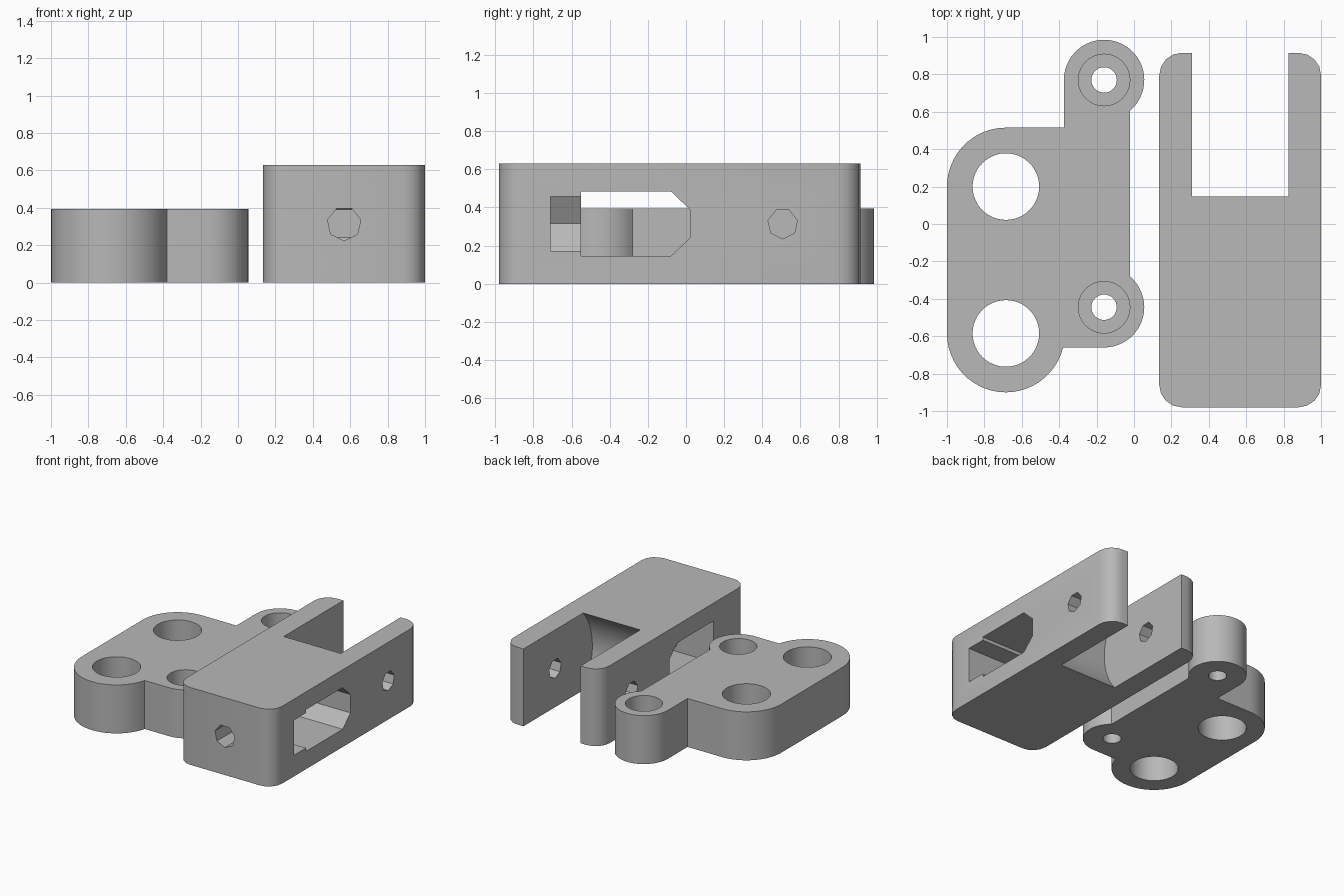
import bpy, math
from mathutils import Matrix

if "Cube" in bpy.data.objects:
    bpy.data.objects.remove(bpy.data.objects["Cube"])

grey = bpy.data.materials.new("plain grey")
grey.use_nodes = True
colour = (0.48, 0.48, 0.48, 1)
grey.diffuse_color = colour
grey.node_tree.nodes["Principled BSDF"].inputs["Base Color"].default_value = colour

# Axis frames: map profile (u, v, depth) into the model
ALONG_Z = Matrix.Identity(4)
ALONG_X = Matrix(((0, 0, 1, 0), (1, 0, 0, 0), (0, 1, 0, 0), (0, 0, 0, 1)))
ALONG_Y = Matrix(((0, 0, 1, 0), (1, 0, 0, 0), (0, 1, 0, 0), (0, 0, 0, 1))) @ ALONG_X


def arc(cx, cy, r, start, end, steps):
    angles = [math.radians(start + (end - start) * i / steps) for i in range(steps + 1)]
    return [(cx + r * math.cos(a), cy + r * math.sin(a)) for a in angles]


def circle(cx, cy, r, sides, start=0):
    return arc(cx, cy, r, start, start + 360, sides)[:-1]


def rect(u0, u1, v0, v1):
    return [(u0, v0), (u1, v0), (u1, v1), (u0, v1)]


def prism(name, profile, low, high, frame=ALONG_Z):
    """Extrude a counterclockwise profile between two depths."""
    n = len(profile)
    verts = [(u, v, d) for d in (low, high) for u, v in profile]
    faces = [list(range(n))[::-1], list(range(n, 2 * n))]
    faces += [(i, (i + 1) % n, n + (i + 1) % n, n + i) for i in range(n)]
    mesh = bpy.data.meshes.new(name)
    mesh.from_pydata(verts, [], faces)
    mesh.transform(frame)
    mesh.materials.append(grey)
    obj = bpy.data.objects.new(name, mesh)
    bpy.context.collection.objects.link(obj)
    return obj


def select(obj):
    bpy.ops.object.select_all(action='DESELECT')
    obj.select_set(True)
    bpy.context.view_layer.objects.active = obj


def cut(target, cutter):
    select(target)
    mod = target.modifiers.new("cut", 'BOOLEAN')
    mod.operation = 'DIFFERENCE'
    mod.solver = 'EXACT'
    mod.object = cutter
    bpy.ops.object.modifier_apply(modifier=mod.name)
    bpy.data.objects.remove(cutter)


# Mounting plate: two large lobes and two small ears
THICK = 0.395
LOBE_X, LOBES, LOBE_R = -0.685, (-0.585, 0.2), 0.315
EAR_X, EARS, EAR_R = -0.16, (-0.445, 0.77), 0.215
outline = arc(LOBE_X, LOBES[0], LOBE_R, 180, 346.2, 24)
outline += arc(EAR_X, EARS[0], EAR_R, -90, 49.4, 20)
outline += arc(EAR_X, EARS[1], EAR_R, -49.4, 180, 32)
outline += [(EAR_X - EAR_R, LOBES[1] + LOBE_R)]
outline += arc(LOBE_X, LOBES[1], LOBE_R, 90, 180, 16)
plate = prism("mounting_plate", outline, 0, THICK)
for y in LOBES:
    cut(plate, prism("bore", circle(LOBE_X, y, 0.178, 48), -0.1, 0.6))
for y in EARS:
    cut(plate, prism("screw_hole", circle(EAR_X, y, 0.068, 32), -0.1, 0.6))
    cut(plate, prism("counterbore", circle(EAR_X, y, 0.138, 40), 0.2, 0.6))

# Fork block with rounded upright edges
X0, X1, Y0, Y1, H = 0.135, 1.0, -0.98, 0.915, 0.63
MID_X, MID_Z, AXLE_Y, R = (X0 + X1) / 2, H / 2, 0.507, 0.12
corners = [(X1 - R, Y0 + R, -90), (X1 - R, Y1 - R, 0), (X0 + R, Y1 - R, 90), (X0 + R, Y0 + R, 180)]
body = [p for cx, cy, a in corners for p in arc(cx, cy, R, a, a + 90, 4)]
block = prism("fork_block", body, 0, H)

# Fork slot: rounded inner end centred on the axle, open at the back
SLOT = (0.31, 0.825)
slot_r = 0.479
rise = math.degrees(math.asin((MID_Z + 0.02) / slot_r))
slot = arc(AXLE_Y, MID_Z, slot_r, 180 - rise, 180 + rise, 24)
slot += [(1.2, -0.02), (1.2, H + 0.02)]
cut(block, prism("slot", slot, *SLOT, ALONG_X))

# Axle hole through both prongs
cut(block, prism("axle_hole", circle(AXLE_Y, MID_Z, 0.079, 7, -90), 0, 1.2, ALONG_X))

# Side window through the block, with chamfered inner end
window = [(-0.55, 0.145), (-0.08, 0.145), (0.02, 0.24), (0.02, 0.39), (-0.08, 0.485), (-0.55, 0.485)]
cut(block, prism("window", window, 0, 1.2, ALONG_X))

# Nut pocket entered from one side, pointed at its inner end
half = 0.143
tip = half / math.cos(math.radians(30))
pocket = [(MID_Z, MID_X - tip), (MID_Z + half, MID_X - tip / 2), (MID_Z + half, 1.2),
          (MID_Z - half, 1.2), (MID_Z - half, MID_X - tip / 2)]
cut(block, prism("nut_pocket", pocket, -0.71, -0.54, ALONG_Y))

# Screw hole from the front into the window
screw = circle(MID_Z, MID_X, 0.091, 7, 180)
cut(block, prism("front_hole", screw, -1.2, -0.5, ALONG_Y))

for obj in (plate, block):
    select(obj)
    bpy.ops.object.shade_smooth_by_angle(angle=math.radians(30))
